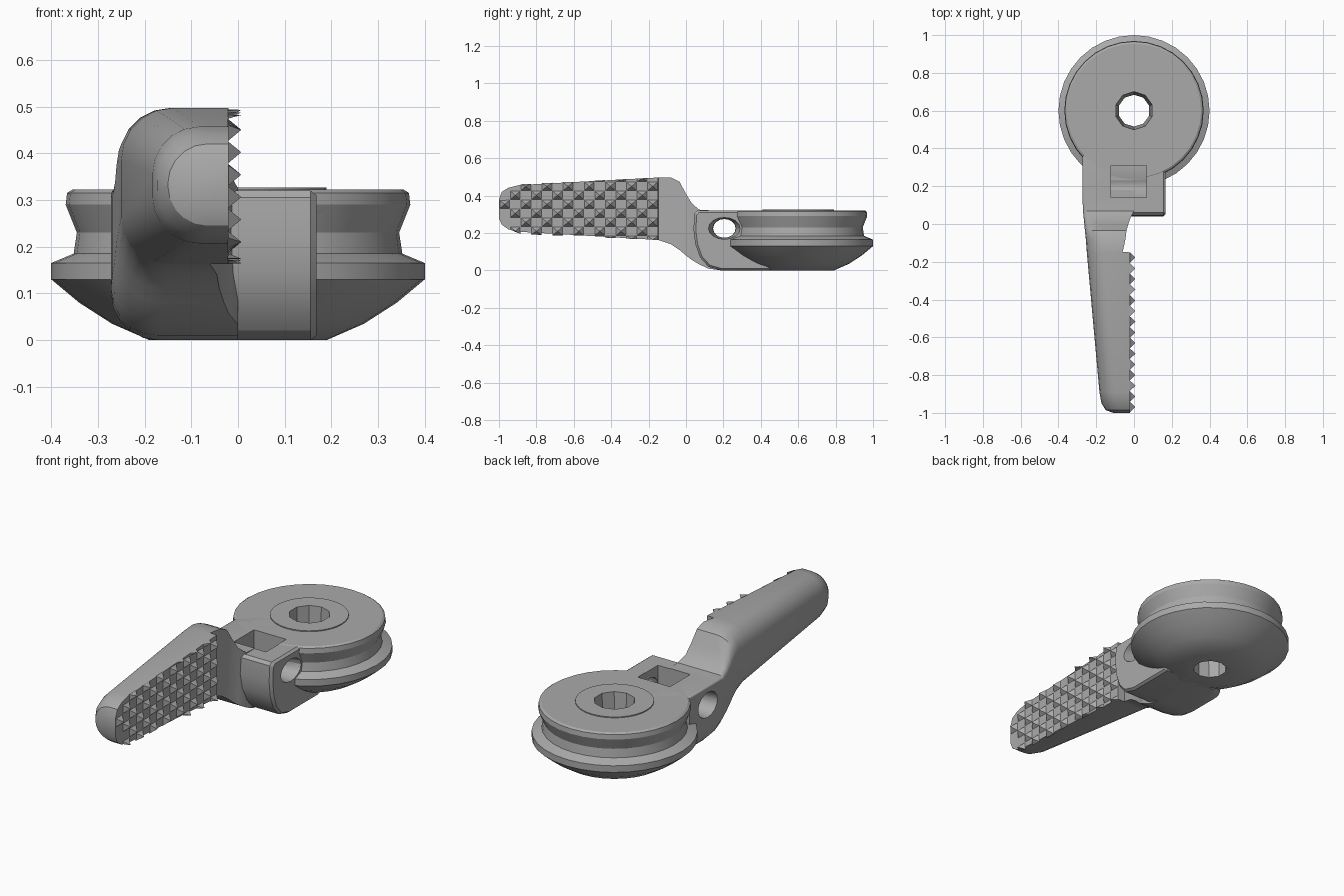
import bpy, bmesh, math
from mathutils import Matrix

cube = bpy.data.objects.get("Cube")
if cube:
    bpy.data.objects.remove(cube, do_unlink=True)

GREY = (0.4, 0.4, 0.4, 1)
mat = bpy.data.materials.new("plain grey")
mat.use_nodes = True
mat.diffuse_color = GREY
mat.node_tree.nodes["Principled BSDF"].inputs["Base Color"].default_value = GREY


def make(name, bm):
    bmesh.ops.recalc_face_normals(bm, faces=bm.faces[:])
    mesh = bpy.data.meshes.new(name)
    bm.to_mesh(mesh)
    bm.free()
    mesh.materials.append(mat)
    obj = bpy.data.objects.new(name, mesh)
    bpy.context.collection.objects.link(obj)
    return obj


def loft(name, rings):
    """Skin a list of equal-length point rings and cap both ends."""
    bm = bmesh.new()
    vs = [[bm.verts.new(p) for p in ring] for ring in rings]
    n = len(vs[0])
    for a, b in zip(vs, vs[1:]):
        for i in range(n):
            j = (i + 1) % n
            bm.faces.new((a[i], a[j], b[j], b[i]))
    bm.faces.new(vs[0])
    bm.faces.new(vs[-1])
    return make(name, bm)


def cut(obj, cutters):
    """Subtract each cutter and bake the result."""
    for c in cutters:
        m = obj.modifiers.new("cut", "BOOLEAN")
        m.operation, m.solver, m.object = "DIFFERENCE", "EXACT", c
    deps = bpy.context.evaluated_depsgraph_get()
    baked = bpy.data.meshes.new_from_object(obj.evaluated_get(deps))
    obj.modifiers.clear()
    obj.data = baked


# Grooved wheel, turned from a profile of (radius, height)
PROFILE = [(0.19, 0), (0.27, 0.035), (0.34, 0.08), (0.4, 0.13), (0.4, 0.165),
           (0.352, 0.185), (0.345, 0.23), (0.369, 0.29), (0.366, 0.315),
           (0.355, 0.322), (0.19, 0.322), (0.19, 0.327)]
SIDES = 32
wheel = loft("pulley_wheel", [
    [(r * math.cos(2 * math.pi * i / SIDES), 0.6 + r * math.sin(2 * math.pi * i / SIDES), z)
     for i in range(SIDES)] for r, z in PROFILE])


# Lever: D-shaped sections, flat towards +x and rounded towards -x
def d_section(y, x0, x1, z0, z1, r_top, r_low, steps=5):
    half = (z1 - z0) * 0.48
    ring = [(x1, y, z0), (x1, y, z1)]
    for r, z, sign, start in ((r_top, z1, -1, 90), (r_low, z0, 1, 180)):
        r = min(r, half, (x1 - x0) * 0.9)
        for k in range(steps + 1):
            a = math.radians(start + 90 * k / steps)
            ring.append((x0 + r + r * math.cos(a), y, z + sign * r + r * math.sin(a)))
    return ring


STATIONS = [  # y, outer x, inner x, bottom, top, top radius, bottom radius
    (-1.0, -0.11, -0.02, 0.28, 0.38, 0.1, 0.1),
    (-0.985, -0.15, -0.02, 0.245, 0.42, 0.1, 0.1),
    (-0.95, -0.172, -0.02, 0.22, 0.442, 0.1, 0.1),
    (-0.89, -0.183, -0.02, 0.207, 0.457, 0.1, 0.1),
    (-0.15, -0.25, -0.02, 0.163, 0.497, 0.11, 0.1),
    (-0.148, -0.25, -0.06, 0.163, 0.497, 0.11, 0.1),
    (-0.08, -0.255, -0.045, 0.14, 0.497, 0.11, 0.1),
    (-0.035, -0.26, -0.04, 0.11, 0.475, 0.1, 0.1),
    (0, -0.263, -0.03, 0.08, 0.41, 0.07, 0.1),
    (0.03, -0.266, -0.02, 0.057, 0.36, 0.04, 0.1),
    (0.07, -0.27, 0, 0.033, 0.325, 0.02, 0.1),
    (0.12, -0.272, 0, 0.01, 0.322, 0.01, 0.1),
    (0.19, -0.272, 0, 0, 0.322, 0.01, 0.1),
    (0.36, -0.272, 0, 0, 0.322, 0.01, 0.1),
    (0.45, -0.18, 0, 0, 0.322, 0.01, 0.05)]
lever = loft("lever_handle", [d_section(*s) for s in STATIONS])

# Shoulder beside the lever root, extruded from a side outline
OUTLINE = [(0.19, 0), (0.12, 0.02), (0.075, 0.07), (0.05, 0.14), (0.04, 0.22),
           (0.045, 0.305), (0.06, 0.32), (0.45, 0.32), (0.45, 0)]
CENTRE = (0.25, 0.16)
shoulder = loft("neck_shoulder", [
    [(x, CENTRE[0] + (y - CENTRE[0]) * s, CENTRE[1] + (z - CENTRE[1]) * s) for y, z in OUTLINE]
    for x, s in ((-0.05, 1), (0.155, 1), (0.168, 0.94))])

# Cutters: axle hole, top pocket and sideways cord channel
bm = bmesh.new()
bmesh.ops.create_cone(bm, cap_ends=True, segments=10, radius1=0.08, radius2=0.105, depth=0.5,
                      matrix=Matrix.Translation((0, 0.6, 0.16)))
axle_hole = make("axle_hole_cutter", bm)

bm = bmesh.new()
bmesh.ops.create_cube(bm, size=1, matrix=Matrix.Translation((-0.028, 0.225, 0.31))
                      @ Matrix.Diagonal((0.19, 0.17, 0.26, 1)))
pocket = make("pocket_cutter", bm)

channel = loft("channel_cutter", [
    [(x, 0.205 + ry * math.cos(math.pi * k / 8), 0.225 + rz * math.sin(math.pi * k / 8))
     for k in range(16)]
    for x, ry, rz in ((-0.3, 0.085, 0.07), (-0.13, 0.06, 0.05), (0.06, 0.06, 0.05),
                      (0.19, 0.09, 0.06))])

cut(wheel, [axle_hole, pocket, channel])
cut(lever, [pocket, channel])
cut(shoulder, [pocket, channel])
for c in (axle_hole, pocket, channel):
    bpy.data.objects.remove(c, do_unlink=True)

# Grip: small pyramids in a checker pattern on the flat face
STEP_Y, STEP_Z, BASE = 0.0565, 0.048, -0.022


def clamp_z(y, z):
    t = (y + 1) / 0.85
    lo, hi = 0.2 - 0.037 * t, 0.455 + 0.042 * t
    if y < -0.89:
        reach = math.sqrt(max(0, 1 - ((-0.89 - y) / 0.115) ** 2))
        lo, hi = 0.331 - 0.125 * reach, 0.331 + 0.125 * reach
    return min(max(z, lo), hi)


bm = bmesh.new()
for i in range(15):
    for j in range(8):
        if (i + j) % 2:
            continue
        y, z = -0.15 - STEP_Y * (i + 0.5), 0.138 + STEP_Z * (j + 0.5)
        corners = [(y + a * STEP_Y / 2, z + b * STEP_Z / 2)
                   for a, b in ((-1, -1), (1, -1), (1, 1), (-1, 1))]
        corners = [(p, clamp_z(p, q)) for p, q in corners]
        if min(corners[3][1] - corners[0][1], corners[2][1] - corners[1][1]) < 0.006:
            continue
        base = [bm.verts.new((BASE, p, q)) for p, q in corners]
        tip = bm.verts.new((0.007, y, clamp_z(y, z)))
        bm.faces.new(base)
        for k in range(4):
            bm.faces.new((base[k], base[(k + 1) % 4], tip))
grip = make("grip_teeth", bm)

# Smooth the rounded surfaces, keep edges crisp
bpy.ops.object.select_all(action="DESELECT")
for obj in (wheel, lever, shoulder):
    obj.select_set(True)
bpy.context.view_layer.objects.active = lever
bpy.ops.object.shade_smooth_by_angle(angle=math.radians(28))
